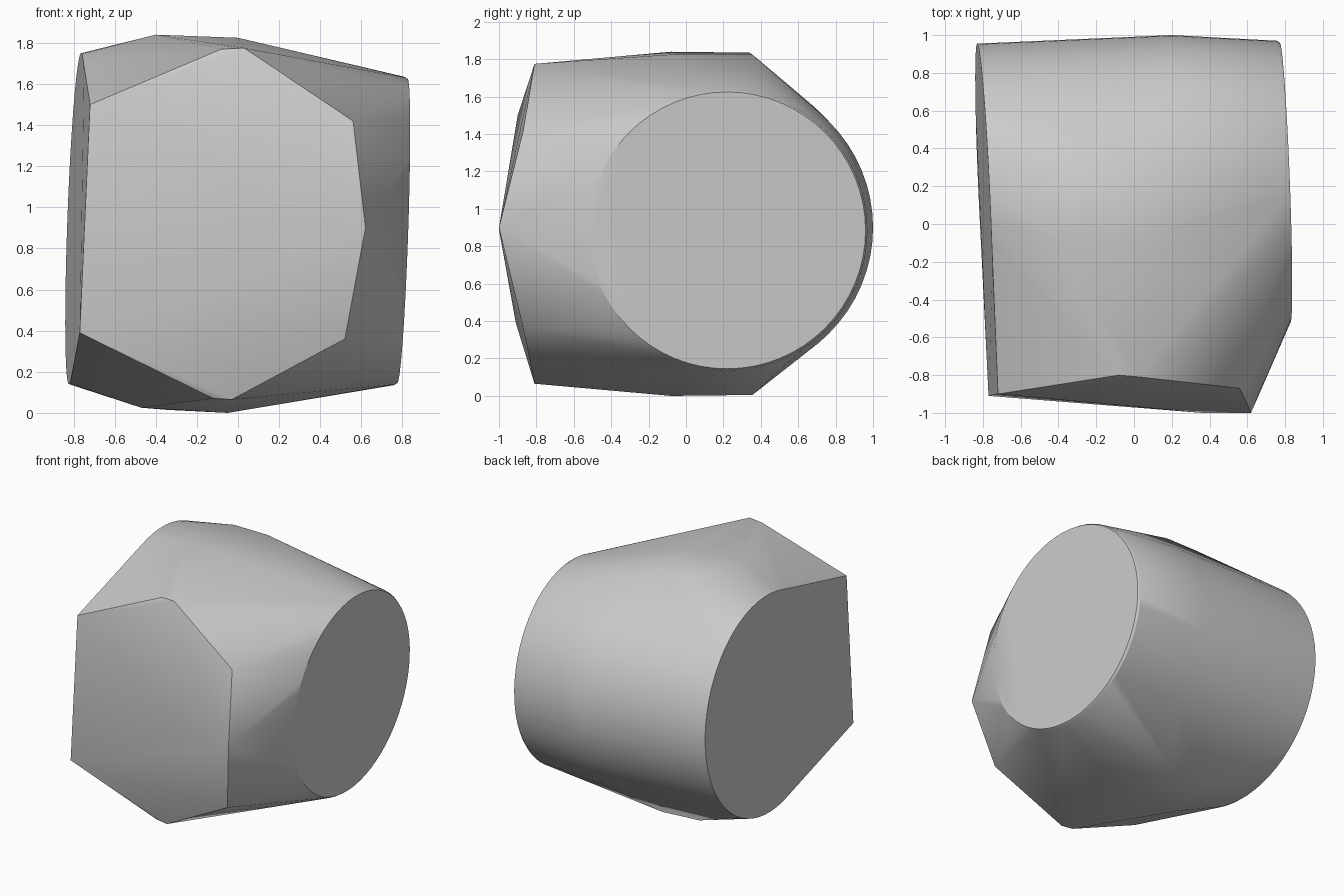
import bpy, bmesh, math

cube = bpy.data.objects.get("Cube")
if cube:
    bpy.data.objects.remove(cube, do_unlink=True)

grey = bpy.data.materials.new("plain_grey")
grey.use_nodes = True
colour = (0.6, 0.6, 0.6, 1)
grey.diffuse_color = colour
grey.node_tree.nodes["Principled BSDF"].inputs["Base Color"].default_value = colour


def disc(x, y, z, r, slope_y=0, slope_z=0, steps=64):
    """Circle facing x, leaning with y and z."""
    ring = []
    for i in range(steps):
        a = math.tau * i / steps
        dy, dz = r * math.cos(a), r * math.sin(a)
        ring.append((x + slope_y * dy + slope_z * dz, y + dy, z + dz))
    return ring


# Left end: round face with a fine bevelled rim
points = disc(0.80, 0.22, 0.885, 0.74, -0.038, 0.034)
points += disc(0.785, 0.22, 0.885, 0.75, -0.038, 0.034)

# Right end: round face drawn out to two front corners
points += disc(-0.793, 0.15, 0.945, 0.805, -0.046, 0.037)
points += [(-0.72, -0.90, 1.50), (-0.77, -0.91, 0.39)]

# Barrel bulge around the back
points += disc(0.2, 0.2, 0.9, 0.8)

# Top and bottom crowns
points += [(-0.27, 0.34, 1.835), (0, 0.355, 1.825), (-0.4, -0.08, 1.84), (0, -0.08, 1.825)]
points += [(-0.35, 0.34, 0.015), (-0.05, 0.355, 0.005), (-0.47, -0.08, 0.025), (-0.05, -0.08, 0)]

# Front facets and nose ridge
points += [(-0.08, -0.80, 1.77), (0.03, -0.81, 1.775), (0.56, -0.87, 1.42),
           (0.36, -1, 0.89), (0.62, -1, 0.90),
           (0.52, -0.87, 0.36), (-0.03, -0.81, 0.065), (-0.12, -0.80, 0.07)]

# Wrap everything in one faceted skin
bm = bmesh.new()
for p in points:
    bm.verts.new(p)
hull = bmesh.ops.convex_hull(bm, input=bm.verts[:])
loose = [v for v in bm.verts if not v.link_faces]
bmesh.ops.delete(bm, geom=loose, context='VERTS')
bmesh.ops.dissolve_limit(bm, angle_limit=math.radians(0.5),
                         verts=bm.verts[:], edges=bm.edges[:])
bmesh.ops.recalc_face_normals(bm, faces=bm.faces[:])

mesh = bpy.data.meshes.new("faceted_barrel")
bm.to_mesh(mesh)
bm.free()
mesh.materials.append(grey)
barrel = bpy.data.objects.new("faceted_barrel", mesh)
bpy.context.collection.objects.link(barrel)

bpy.ops.object.select_all(action='DESELECT')
barrel.select_set(True)
bpy.context.view_layer.objects.active = barrel
bpy.ops.object.shade_smooth_by_angle(angle=math.radians(30))
